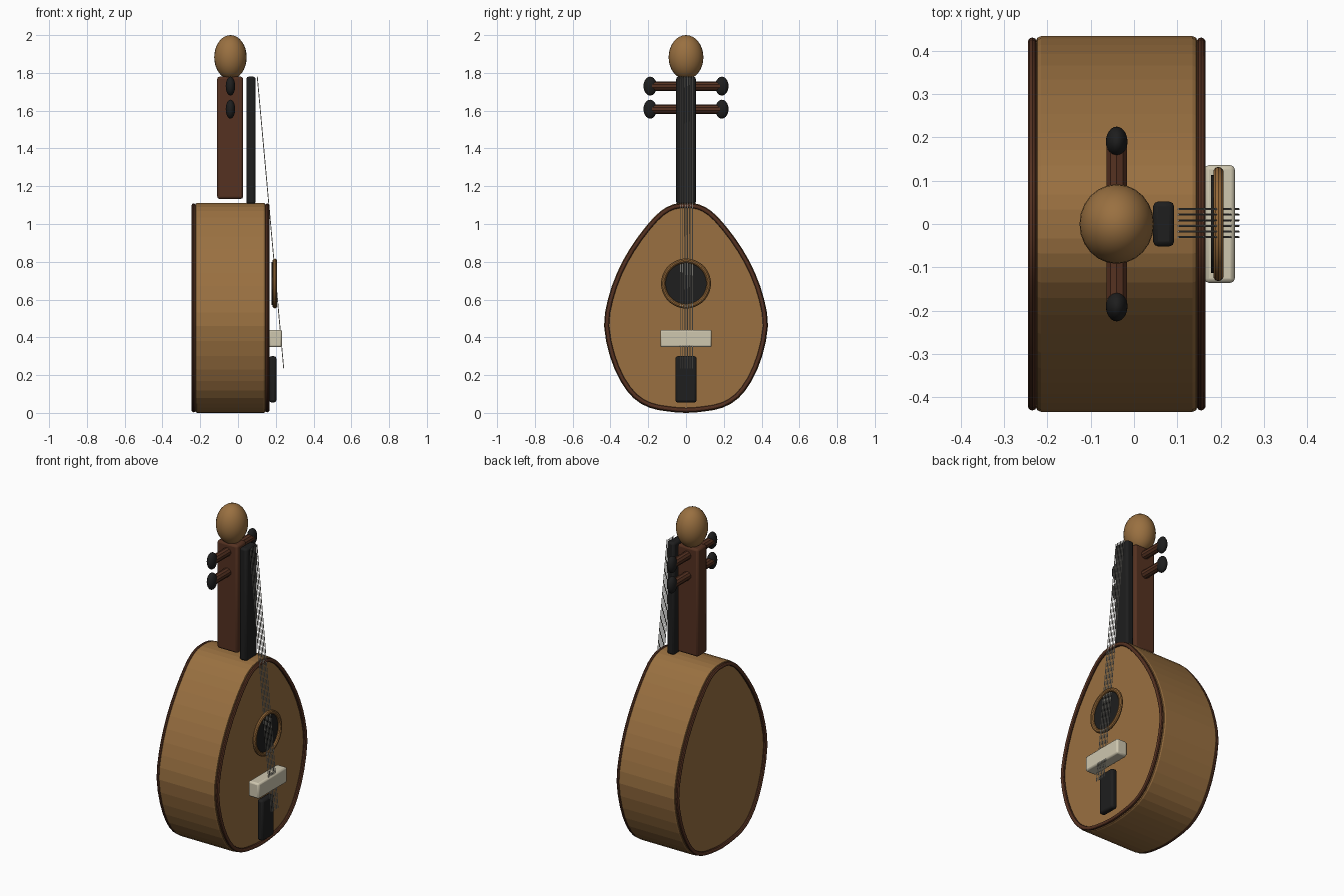
import bpy, bmesh, math
from mathutils import Vector, Matrix

if "Cube" in bpy.data.objects:
    bpy.data.objects.remove(bpy.data.objects["Cube"])


def material(name, r, g, b):
    m = bpy.data.materials.new(name)
    m.diffuse_color = (r, g, b, 1)
    m.use_nodes = True
    m.node_tree.nodes["Principled BSDF"].inputs["Base Color"].default_value = m.diffuse_color
    return m


TAN = material("tan_wood", 0.32, 0.162, 0.052)
BROWN = material("dark_brown_wood", 0.09, 0.031, 0.015)
AMBER = material("amber_wood", 0.30, 0.14, 0.04)
BLACK = material("ebony", 0.013, 0.013, 0.013)
CREAM = material("bone", 0.62, 0.57, 0.43)
STEEL = material("steel", 0.65, 0.63, 0.56)


def finish(name, bm, mat, bevel=0, segments=2, smooth=30):
    bmesh.ops.recalc_face_normals(bm, faces=bm.faces)
    me = bpy.data.meshes.new(name)
    bm.to_mesh(me)
    bm.free()
    ob = bpy.data.objects.new(name, me)
    bpy.context.collection.objects.link(ob)
    me.materials.append(mat)
    if bevel:
        mod = ob.modifiers.new("bevel", 'BEVEL')
        mod.width, mod.segments = bevel, segments
        mod.limit_method, mod.angle_limit = 'ANGLE', math.radians(40)
    if smooth:
        bpy.ops.object.select_all(action='DESELECT')
        ob.select_set(True)
        bpy.context.view_layer.objects.active = ob
        bpy.ops.object.shade_smooth_by_angle(angle=math.radians(smooth))
    return ob


def box(name, x, y, z, mat, bevel=0.012):
    bm = bmesh.new()
    size = [b - a for a, b in (x, y, z)]
    mid = [(a + b) / 2 for a, b in (x, y, z)]
    bmesh.ops.create_cube(bm, size=1, matrix=Matrix.Translation(mid) @ Matrix.Diagonal((*size, 1)))
    return finish(name, bm, mat, bevel)


def ball(name, centre, radii, mat):
    bm = bmesh.new()
    bmesh.ops.create_uvsphere(bm, u_segments=24, v_segments=16, radius=1,
                              matrix=Matrix.Translation(centre) @ Matrix.Diagonal((*radii, 1)))
    return finish(name, bm, mat)


def rod(name, a, b, radius, mat, sides=16):
    a, b = Vector(a), Vector(b)
    bm = bmesh.new()
    turn = (b - a).to_track_quat('Z', 'Y').to_matrix().to_4x4()
    bmesh.ops.create_cone(bm, cap_ends=True, segments=sides, radius1=radius, radius2=radius,
                          depth=(b - a).length, matrix=Matrix.Translation((a + b) / 2) @ turn)
    return finish(name, bm, mat)


def ring(name, path, x, half_x, half_r, mat, sides=10):
    """Sweep an elliptical section around a closed (y, z) path."""
    bm = bmesh.new()
    n = len(path)
    loops = []
    for i, p in enumerate(path):
        t = (path[(i + 1) % n] - path[i - 1]).normalized()
        out = Vector((t.y, -t.x))
        loop = []
        for k in range(sides):
            a = 2 * math.pi * k / sides
            q = p + out * half_r * math.cos(a)
            loop.append(bm.verts.new((x + half_x * math.sin(a), q.x, q.y)))
        loops.append(loop)
    for i in range(n):
        for k in range(sides):
            m = (k + 1) % sides
            bm.faces.new((loops[i][k], loops[i][m], loops[(i + 1) % n][m], loops[(i + 1) % n][k]))
    return finish(name, bm, mat)


# Egg-shaped outline: half profile (y, z) mirrored and smoothed
half = [(0.10, 0.008), (0.195, 0.028), (0.278, 0.078), (0.348, 0.17), (0.403, 0.30),
        (0.434, 0.46), (0.414, 0.60), (0.366, 0.74), (0.297, 0.87), (0.21, 0.99),
        (0.135, 1.068), (0.068, 1.104)]
ctrl = [Vector(p) for p in [(0, 0.0)] + half + [(0, 1.112)] + [(-y, z) for y, z in reversed(half)]]
outline = []
for i in range(len(ctrl)):
    p0, p1, p2, p3 = (ctrl[(i + k) % len(ctrl)] for k in (-1, 0, 1, 2))
    for t in (0, 0.5):
        outline.append(0.5 * (2 * p1 + (p2 - p0) * t + (2 * p0 - 5 * p1 + 4 * p2 - p3) * t * t
                              + (3 * p1 - p0 - 3 * p2 + p3) * t ** 3))

# Body, with faceted sides
MID = -0.04
bm = bmesh.new()
back = bm.faces.new([bm.verts.new((MID - 0.187, p.x, p.y)) for p in outline])
moved = bmesh.ops.extrude_face_region(bm, geom=[back], use_keep_orig=True)
bmesh.ops.translate(bm, vec=(0.374, 0, 0),
                    verts=[v for v in moved["geom"] if isinstance(v, bmesh.types.BMVert)])
finish("body", bm, TAN, 0.012, smooth=0)

# Edge binding on both faces
inner = []
for i, p in enumerate(outline):
    t = (outline[(i + 1) % len(outline)] - outline[i - 1]).normalized()
    inner.append(p - Vector((t.y, -t.x)) * 0.015)
for label, x in (("front", MID + 0.195), ("back", MID - 0.195)):
    ring(label + "_binding", inner, x, 0.011, 0.012, BROWN)

# Neck, fingerboard and head finial
box("neck", (-0.11, 0.027), (-0.045, 0.045), (1.133, 1.78), BROWN)
box("fingerboard", (0.044, 0.093), (-0.052, 0.052), (1.105, 1.78), BLACK)
ball("head_finial", (MID, 0, 1.883), (0.086, 0.092, 0.117), TAN)

# Tuning pegs
for level, z in (("upper", 1.73), ("lower", 1.608)):
    for side, s in (("left", -1), ("right", 1)):
        rod(f"{level}_{side}_peg_shaft", (MID, 0.03 * s, z), (MID, 0.185 * s, z), 0.025, BROWN, 10)
        ball(f"{level}_{side}_peg_knob", (MID, 0.19 * s, z), (0.025, 0.035, 0.05), BLACK)

# Sound hole with rosette
rod("sound_hole", (0.178, 0, 0.685), (0.19, 0, 0.685), 0.113, BLACK, 48)
circle = [Vector((0.12 * math.cos(a), 0.685 + 0.12 * math.sin(a)))
          for a in (2 * math.pi * k / 48 for k in range(48))]
ring("rosette", circle, 0.195, 0.012, 0.012, AMBER)

# Bridge and tailpiece
box("bridge", (0.163, 0.233), (-0.136, 0.136), (0.348, 0.44), CREAM, 0.01)
box("tailpiece", (0.165, 0.203), (-0.056, 0.056), (0.055, 0.30), BLACK)

# Strings
for k in range(6):
    y = 0.002 + (k - 2.5) * 0.013
    rod(f"string_{k + 1}", (0.102, y, 1.78), (0.242, y, 0.235), 0.0022, STEEL, 8)
